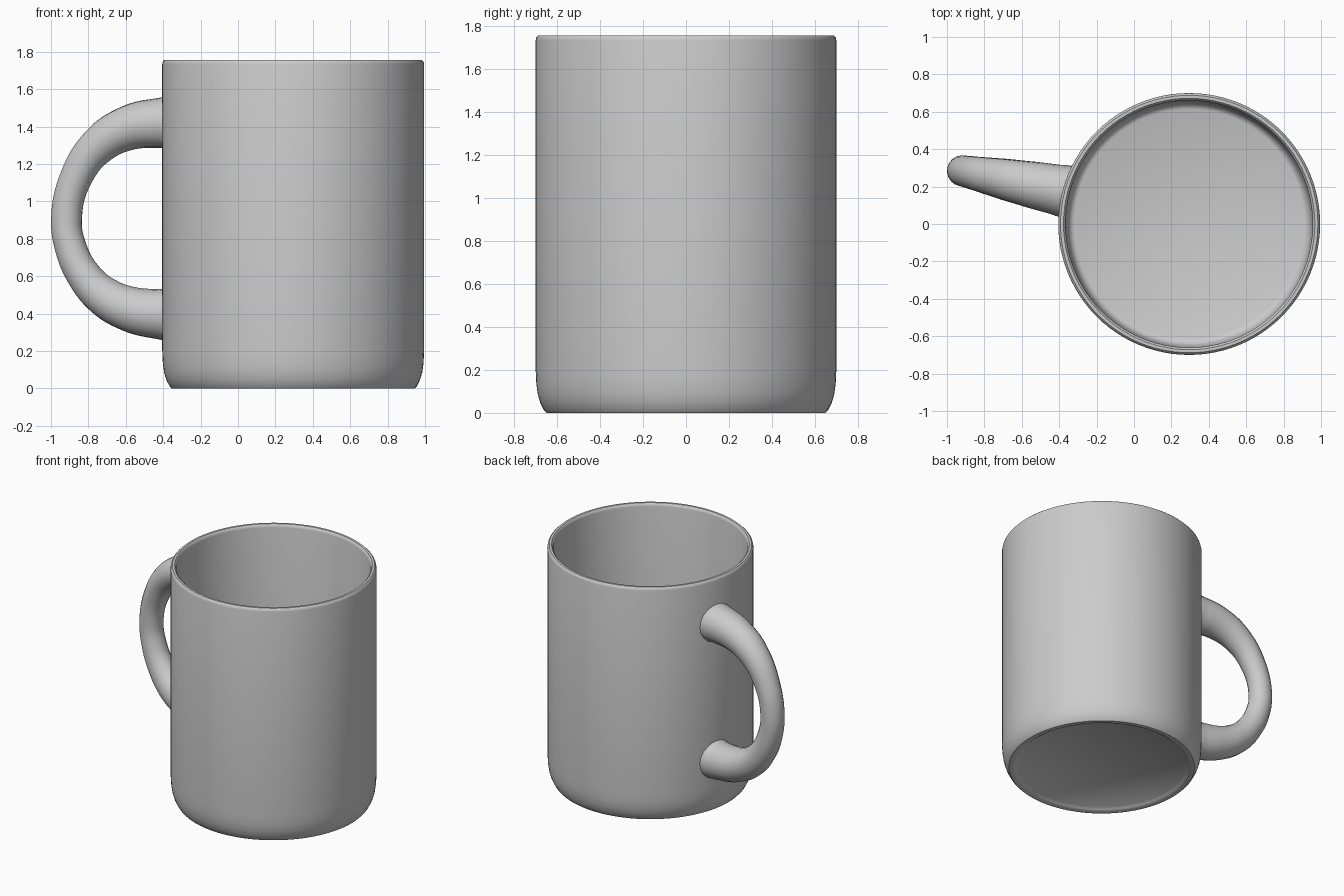
import bpy, bmesh, math

cube = bpy.data.objects.get("Cube")
if cube:
    bpy.data.objects.remove(cube, do_unlink=True)

CENTRE_X = 0.295
SEGMENTS = 96


def make_material(name, colour):
    mat = bpy.data.materials.new(name)
    mat.use_nodes = True
    mat.diffuse_color = colour
    mat.node_tree.nodes["Principled BSDF"].inputs["Base Color"].default_value = colour
    return mat


def smooth(obj, degrees):
    bpy.ops.object.select_all(action="DESELECT")
    obj.select_set(True)
    bpy.context.view_layer.objects.active = obj
    bpy.ops.object.shade_smooth_by_angle(angle=math.radians(degrees))


def lathe(name, profile, mat):
    bm = bmesh.new()
    verts = [bm.verts.new((r, 0, z)) for r, z in profile]
    edges = [bm.edges.new(pair) for pair in zip(verts, verts[1:])]
    bmesh.ops.spin(bm, geom=verts + edges, cent=(0, 0, 0), axis=(0, 0, 1),
                   angle=math.tau, steps=SEGMENTS, use_merge=True)
    bmesh.ops.remove_doubles(bm, verts=bm.verts, dist=0.0001)
    bmesh.ops.recalc_face_normals(bm, faces=bm.faces)
    mesh = bpy.data.meshes.new(name)
    bm.to_mesh(mesh)
    bm.free()
    mesh.materials.append(mat)
    obj = bpy.data.objects.new(name, mesh)
    bpy.context.collection.objects.link(obj)
    return obj


ceramic = make_material("grey ceramic", (0.6, 0.6, 0.6, 1))

# Hollow cup: recessed underside, foot ring, rounded base, rim, inner wall, floor
cup = lathe("cup_body", [
    (0, 0.02), (0.59, 0.02), (0.605, 0.008), (0.62, 0), (0.65, 0),
    (0.661, 0.012), (0.678, 0.045), (0.69, 0.085), (0.697, 0.135), (0.70, 0.2),
    (0.70, 1.735), (0.697, 1.748), (0.688, 1.757),
    (0.672, 1.757), (0.663, 1.748), (0.66, 1.735),
    (0.66, 0.2), (0.657, 0.14), (0.648, 0.095), (0.634, 0.068), (0.615, 0.06),
    (0, 0.06)], ceramic)
cup.location.x = CENTRE_X
smooth(cup, 40)

# Handle: tapered tube on a C-shaped path, given as x, z, thickness
path = [
    (-0.362, 1.42, 0.141), (-0.42, 1.419, 0.134), (-0.58, 1.395, 0.12),
    (-0.74, 1.305, 0.103), (-0.86, 1.14, 0.088), (-0.917, 0.91, 0.083),
    (-0.89, 0.74, 0.086), (-0.82, 0.6, 0.094), (-0.72, 0.495, 0.107),
    (-0.58, 0.425, 0.121), (-0.42, 0.398, 0.134), (-0.362, 0.396, 0.141)]
curve = bpy.data.curves.new("handle", "CURVE")
curve.dimensions = "3D"
curve.bevel_depth = 1
curve.bevel_resolution = 8
curve.resolution_u = 6
curve.use_fill_caps = True
spline = curve.splines.new("BEZIER")
spline.radius_interpolation = "CARDINAL"
spline.bezier_points.add(len(path) - 1)
for point, (x, z, radius) in zip(spline.bezier_points, path):
    point.co = (x, 0.285 - 0.2 * (x + 0.92), z)
    point.radius = radius
    point.handle_left_type = point.handle_right_type = "AUTO"
curve.materials.append(ceramic)
handle = bpy.data.objects.new("handle", curve)
bpy.context.collection.objects.link(handle)
bpy.ops.object.select_all(action="DESELECT")
handle.select_set(True)
bpy.context.view_layer.objects.active = handle
bpy.ops.object.convert(target="MESH")
smooth(bpy.context.object, 50)
